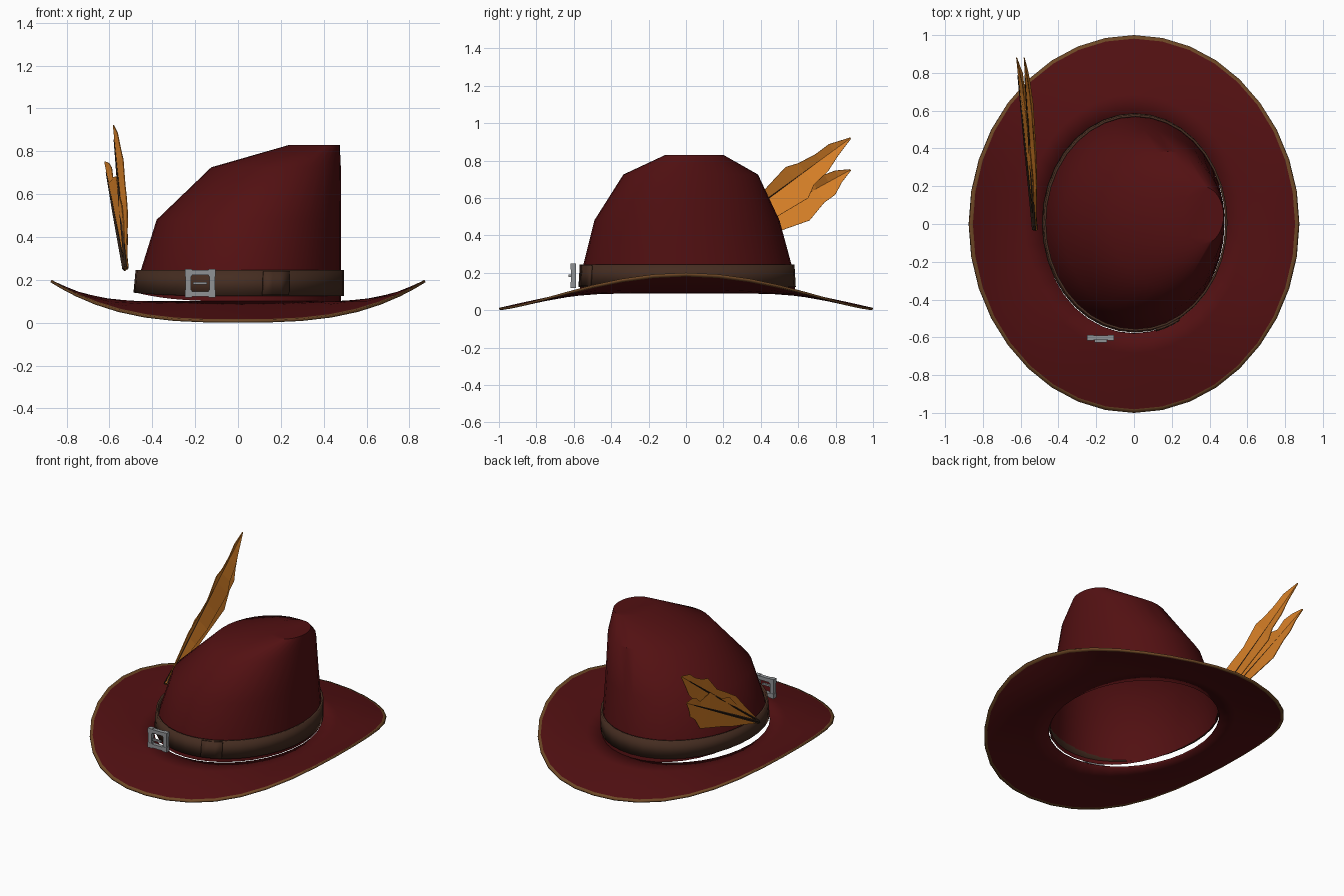
import bpy, bmesh, math
from mathutils import Vector

if "Cube" in bpy.data.objects:
    bpy.data.objects.remove(bpy.data.objects["Cube"])


def material(name, rgb):
    m = bpy.data.materials.new(name)
    m.diffuse_color = (*rgb, 1)
    m.use_nodes = True
    m.node_tree.nodes["Principled BSDF"].inputs["Base Color"].default_value = m.diffuse_color
    return m


RED = material("red_felt", (0.085, 0.0052, 0.006))
TRIM = material("tan_trim", (0.15, 0.062, 0.018))
BAND = material("brown_leather", (0.06, 0.026, 0.015))
GREY = material("grey_metal", (0.28, 0.29, 0.30))
ORANGE = material("orange_feather", (0.68, 0.215, 0.02))
DARK = material("dark_quill", (0.03, 0.015, 0.008))


def finish(name, bm, mats, smooth=None):
    mesh = bpy.data.meshes.new(name)
    bm.to_mesh(mesh)
    bm.free()
    for m in mats:
        mesh.materials.append(m)
    ob = bpy.data.objects.new(name, mesh)
    bpy.context.collection.objects.link(ob)
    if smooth:
        bpy.ops.object.select_all(action='DESELECT')
        ob.select_set(True)
        bpy.context.view_layer.objects.active = ob
        bpy.ops.object.shade_smooth_by_angle(angle=math.radians(smooth))
    return ob


def solidify(ob, thickness):
    mod = ob.modifiers.new("thickness", 'SOLIDIFY')
    mod.thickness = thickness
    mod.offset = -1


def loft(rings, closed=True, cap=False):
    """Bridge rows of points; the last row may be capped."""
    bm = bmesh.new()
    rows = [[bm.verts.new(p) for p in r] for r in rings]
    n = len(rows[0])
    for a, b in zip(rows, rows[1:]):
        for i in range(n if closed else n - 1):
            j = (i + 1) % n
            bm.faces.new((a[i], a[j], b[j], b[i]))
    if cap:
        bm.faces.new(rows[-1])
    return bm


def angles(n, start=0, end=360):
    return [math.radians(start + (end - start) * i / n) for i in range(n + 1)]


ROUND = angles(36)[:-1]


# Brim: oval sheet, sides curled up, front and back dipping
def brim_point(a, s):
    c = abs(math.cos(a))
    edge = 0.012 + 0.188 * c ** 3
    z = 0.10 + (edge - 0.10) * s ** (1.1 + 1.1 * c * c)
    return ((0.485 + 0.385 * s) * math.cos(a), (0.58 + 0.42 * s) * math.sin(a), z)


steps = (1, 0.955, 0.75, 0.5, 0.25, 0)
bm = loft([[brim_point(a, s) for a in ROUND] for s in steps])
for f in bm.faces:
    c = f.calc_center_median()
    if (c.x / 0.87) ** 2 + (c.y / 1.0) ** 2 > 0.957:
        f.material_index = 1      # trimmed outer edge
brim = finish("brim", bm, [RED, TRIM], 35)
solidify(brim, 0.012)


# Crown: stacked ovals, one side upright and the other sloping to the top
def oval(x0, x1, y0, y1, z, lift=0.0, arc=ROUND):
    return [((x0 + x1) / 2 + (x1 - x0) / 2 * math.cos(a),
             (y0 + y1) / 2 + (y1 - y0) / 2 * math.sin(a),
             z + lift * max(0, -math.cos(a)) ** 3) for a in arc]


bm = loft([
    oval(-0.475, 0.480, -0.570, 0.585, 0.10, 0.04),
    oval(-0.455, 0.480, -0.550, 0.565, 0.24),
    oval(-0.380, 0.480, -0.490, 0.500, 0.48),
    oval(-0.125, 0.480, -0.335, 0.385, 0.725),
    oval(0.240, 0.475, -0.110, 0.200, 0.83)], cap=True)
finish("crown", bm, [RED], 35)


# Hat band and its overlapping end
def strap(name, z0, z1, grow, arc, closed):
    g = grow
    b = loft([oval(-0.488 - g, 0.495 + g, -0.575 - g, 0.587 + g, z0, 0.015, arc),
              oval(-0.478 - g, 0.495 + g, -0.568 - g, 0.580 + g, z1, 0, arc)], closed)
    solidify(finish(name, b, [BAND], 35), 0.012)


strap("hat_band", 0.125, 0.245, 0, ROUND, True)
strap("band_end", 0.13, 0.24, 0.01, angles(3, 283, 298), False)


# Buckle: square frame with blocky corners and a short prong
def boxes(name, items, mat):
    b = bmesh.new()
    for centre, size in items:
        vs = bmesh.ops.create_cube(b, size=1)["verts"]
        for v in vs:
            v.co = Vector(centre) + Vector(v.co[i] * size[i] for i in range(3))
    finish(name, b, [mat])


bx, by, bz = -0.177, -0.602, 0.184
frame = []
for s in (-1, 1):
    frame.append(((bx + s * 0.056, by, bz), (0.025, 0.026, 0.10)))
    frame.append(((bx, by, bz + s * 0.050), (0.10, 0.026, 0.025)))
    for t in (-1, 1):
        frame.append(((bx + s * 0.055, by, bz + t * 0.049), (0.033, 0.030, 0.033)))
boxes("buckle_frame", frame, GREY)
boxes("buckle_prong", [((bx, by - 0.018, bz), (0.066, 0.014, 0.012))], GREY)


# Feathers: folded ragged blades with a dark quill on the outer side
def feather(name, base, tip, profile):
    base, tip = Vector(base), Vector(tip)
    axis = tip - base
    side = Vector((0, -axis.z, axis.y)).normalized()
    rows = []
    for t, up, low in profile:
        p = base + axis * t
        fold = Vector((0.025, 0, 0)) * min(1, (up + low) / 0.15)
        rows.append([p + side * up + fold, p, p - side * low + fold])
    blade = finish(name, loft(rows, closed=False), [ORANGE])
    solidify(blade, 0.004)
    quill = []
    for t, r in ((0, 0.011), (0.5, 0.008), (0.9, 0.003)):
        p = base + axis * t + Vector((-0.004, 0, 0))
        quill.append([p + side * r * math.cos(a) + Vector((r * math.sin(a), 0, 0))
                      for a in angles(4)[:-1]])
    finish(name + "_quill", loft(quill, cap=True), [DARK])


feather("upper_feather", (-0.517, -0.03, 0.255), (-0.58, 0.88, 0.92), [
    (0, 0.008, 0.008), (0.15, 0.035, 0.03), (0.30, 0.07, 0.065), (0.42, 0.06, 0.10),
    (0.53, 0.048, 0.11), (0.67, 0.079, 0.125), (0.73, 0.055, 0.085),
    (0.82, 0.04, 0.072), (0.90, 0.041, 0.037), (1, 0.003, 0.003)])
feather("lower_feather", (-0.525, -0.03, 0.25), (-0.62, 0.88, 0.75), [
    (0, 0.008, 0.008), (0.15, 0.03, 0.035), (0.30, 0.065, 0.07), (0.42, 0.10, 0.085),
    (0.55, 0.08, 0.107), (0.69, 0.10, 0.131), (0.80, 0.03, 0.085),
    (0.87, 0.044, 0.076), (0.93, 0.035, 0.035), (1, 0.003, 0.003)])
